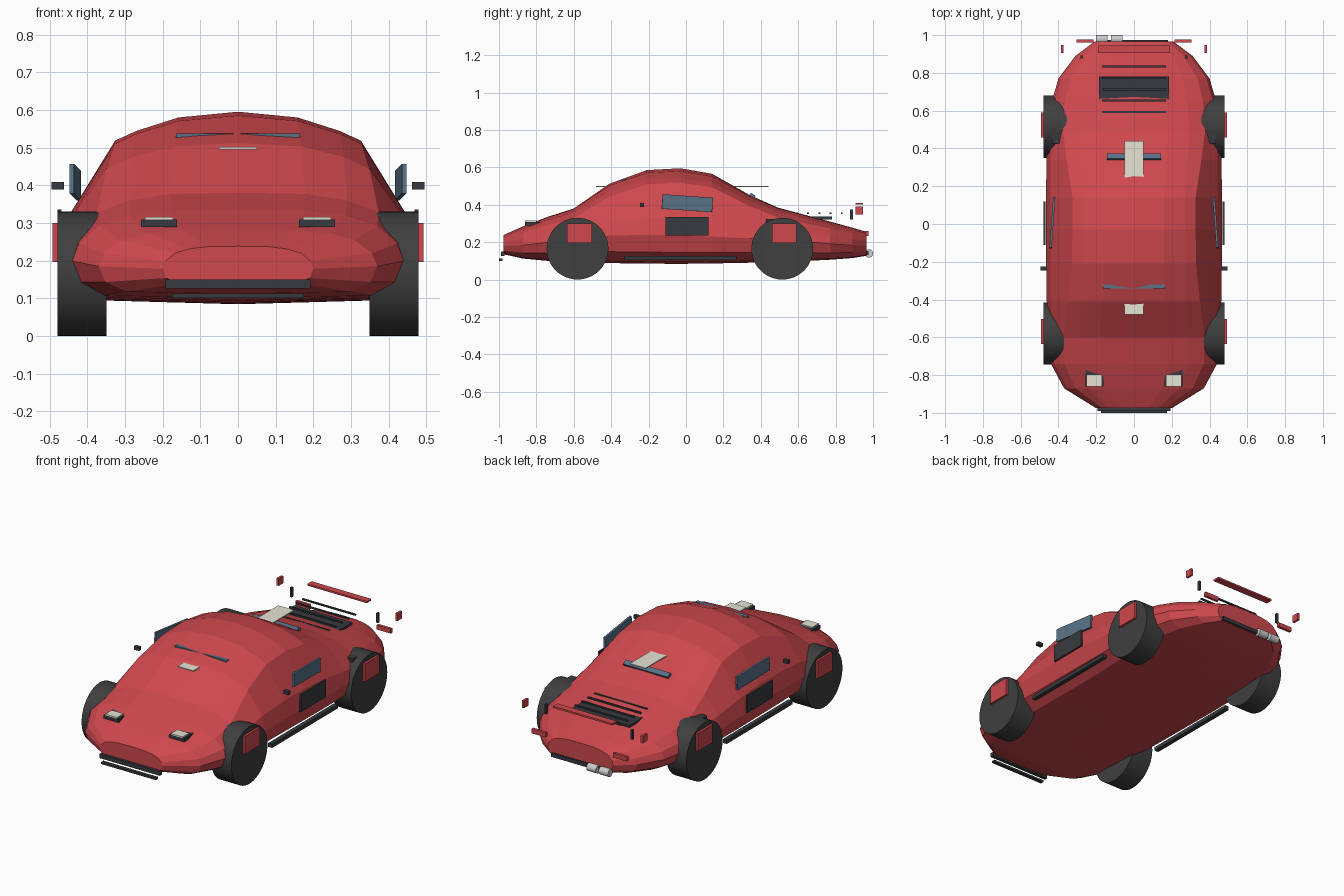
import bpy, bmesh
from math import radians, pi

if "Cube" in bpy.data.objects:
    bpy.data.objects.remove(bpy.data.objects["Cube"], do_unlink=True)


def material(name, r, g, b):
    m = bpy.data.materials.new(name)
    m.use_nodes = True
    m.diffuse_color = (r, g, b, 1)
    m.node_tree.nodes["Principled BSDF"].inputs["Base Color"].default_value = (r, g, b, 1)
    return m


RED = material("red_paint", .62, .065, .075)
DARK = material("dark_trim", .04, .042, .05)
TYRE = material("tyre_rubber", .05, .05, .05)
GLASS = material("tinted_glass", .1, .17, .24)
CREAM = material("lamp_cream", .8, .77, .66)
SILVER = material("silver_metal", .6, .6, .6)


def finish(bm, name, mat):
    bmesh.ops.recalc_face_normals(bm, faces=bm.faces)
    mesh = bpy.data.meshes.new(name)
    bm.to_mesh(mesh)
    bm.free()
    mesh.materials.append(mat)
    ob = bpy.data.objects.new(name, mesh)
    bpy.context.collection.objects.link(ob)
    return ob


def box(name, mat, loc, size, rot=(0, 0, 0)):
    bm = bmesh.new()
    bmesh.ops.create_cube(bm, size=1)
    bmesh.ops.scale(bm, vec=size, verts=bm.verts)
    ob = finish(bm, name, mat)
    ob.location = loc
    ob.rotation_euler = [radians(a) for a in rot]
    return ob


def cylinder(name, mat, loc, radius, width, sides):
    # axis runs along x
    bm = bmesh.new()
    bmesh.ops.create_cone(bm, cap_ends=True, segments=sides,
                          radius1=radius, radius2=radius, depth=width)
    ob = finish(bm, name, mat)
    ob.location = loc
    ob.rotation_euler = (0, pi / 2, 0)
    for p in ob.data.polygons:
        p.use_smooth = len(p.vertices) == 4
    return ob


def pair(name, mat, loc, size, rot=(0, 0, 0)):
    x, y, z = loc
    rx, ry, rz = rot
    box("left_" + name, mat, loc, size, rot)
    box("right_" + name, mat, (-x, y, z), size, (rx, -ry, -rz))


# Body shell: low and cabin half-sections, blended along the length
LOW = [(0, 1), (.4, .99), (.65, .93), (.84, .82), (.96, .62),
       (1, .42), (.95, .18), (.8, .03), (0, 0)]
CABIN = [(0, 1), (.34, .97), (.58, .9), (.7, .85), (.95, .48),
         (1, .3), (.94, .12), (.78, .02), (0, 0)]
# y, half width, bottom, top, cabin blend
STATIONS = [
    (-.975, .2, .135, .238, 0), (-.87, .37, .112, .285, 0),
    (-.74, .44, .1, .335, 0), (-.6, .448, .093, .38, .05),
    (-.41, .462, .088, .512, .6), (-.21, .465, .085, .585, .95),
    (-.03, .466, .084, .595, 1), (.14, .466, .086, .565, 1),
    (.34, .463, .09, .452, .5), (.49, .455, .094, .385, .1),
    (.65, .435, .1, .342, 0), (.77, .4, .106, .31, 0),
    (.89, .31, .115, .277, 0), (.965, .21, .127, .255, 0)]

bm = bmesh.new()
rings = []
for y, w, bottom, top, k in STATIONS:
    half = []
    for (lx, lz), (cx, cz) in zip(LOW, CABIN):
        half.append((w * (lx + (cx - lx) * k),
                     bottom + (top - bottom) * (lz + (cz - lz) * k)))
    loop = half + [(-x, z) for x, z in half[-2:0:-1]]
    rings.append([bm.verts.new((x, y, z)) for x, z in loop])
for a, b in zip(rings, rings[1:]):
    for i in range(len(a)):
        j = (i + 1) % len(a)
        bm.faces.new((a[i], a[j], b[j], b[i]))
bm.faces.new(rings[0])
bm.faces.new(rings[-1])
finish(bm, "body_shell", RED)

# Wheels and their square hub plates
for end, y in (("front", -.58), ("rear", .515)):
    for side, s in (("left", 1), ("right", -1)):
        cylinder(f"{side}_{end}_wheel", TYRE, (s * .414, y, .165), .165, .13, 48)
    pair(end + "_hub_plate", RED, (.482, y + .01, .248), (.02, .133, .104))

# Side details
pair("side_window", GLASS, (.432, .007, .408), (.012, .27, .078), (-4, 0, 4))
pair("door_panel", DARK, (.474, .005, .285), (.01, .23, .1))
pair("mirror", DARK, (.478, -.235, .398), (.033, .02, .02))
pair("side_skirt", DARK, (.437, -.03, .115), (.025, .6, .022))
pair("side_intake", DARK, (.41, .46, .312), (.05, .065, .025))

# Roof stripe plate and screens
box("roof_plate", CREAM, (0, -.02, .498), (.1, .92, .006))
box("windscreen", GLASS, (0, -.33, .53), (.33, .022, .014))
box("rear_screen", GLASS, (0, .355, .448), (.285, .03, .018), (-30, 0, 0))

# Nose
pair("headlight_housing", DARK, (.21, -.815, .299), (.096, .09, .02))
pair("headlight", CREAM, (.21, -.83, .309), (.075, .06, .014))
box("front_bumper", DARK, (0, -.98, .138), (.386, .02, .024))
box("front_splitter", DARK, (0, -.99, .106), (.35, .02, .012))

# Engine cover and slats
box("engine_cover", DARK, (0, .715, .329), (.37, .13, .014))
for i in range(5):
    box(f"engine_slat_{i + 1}", DARK, (0, .593 + .06 * i, .355), (.34, .01, .008))

# Tail
box("rear_wing", RED, (0, .925, .405), (.38, .04, .01))
pair("wing_strut", DARK, (.276, .885, .348), (.012, .015, .055))
pair("wing_endplate", RED, (.38, .926, .37), (.013, .042, .042))
pair("tail_light", RED, (.26, .968, .247), (.09, .016, .026))
box("rear_bumper", DARK, (0, .965, .142), (.36, .02, .022))
for i, x in enumerate((-.17, -.092)):
    cylinder(f"exhaust_{i + 1}", SILVER, (x, .978, .14), .022, .06, 20)
